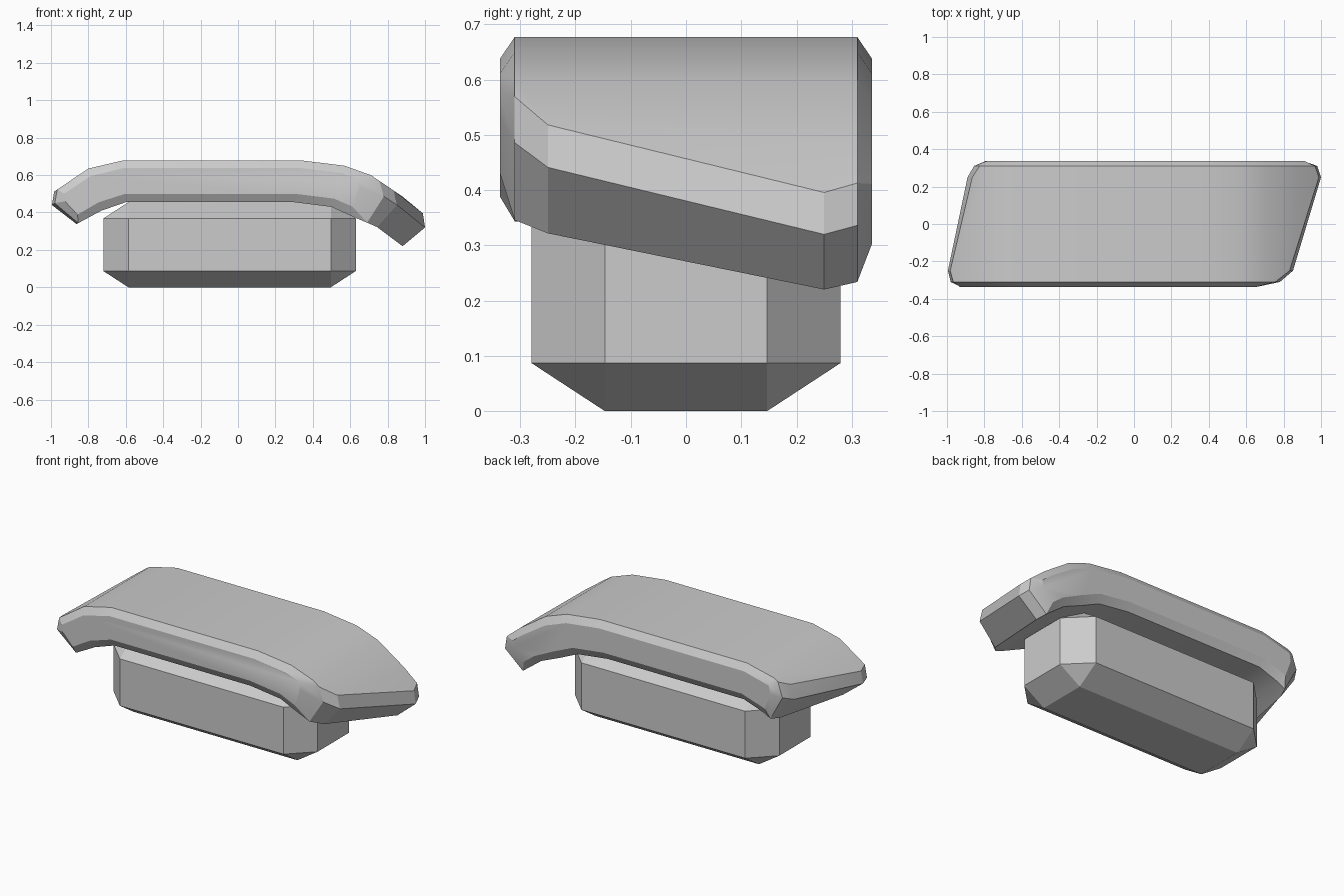
import bpy, bmesh, math
from mathutils import Vector
from itertools import product

cube = bpy.data.objects.get("Cube")
if cube:
    bpy.data.objects.remove(cube, do_unlink=True)

grey = bpy.data.materials.new("plain grey")
grey.use_nodes = True
colour = (0.6, 0.6, 0.6, 1)
grey.diffuse_color = colour
grey.node_tree.nodes["Principled BSDF"].inputs["Base Color"].default_value = colour


def finish(bm, name, angle):
    bmesh.ops.remove_doubles(bm, verts=bm.verts, dist=0.0005)
    bmesh.ops.recalc_face_normals(bm, faces=bm.faces)
    mesh = bpy.data.meshes.new(name)
    bm.to_mesh(mesh)
    bm.free()
    mesh.materials.append(grey)
    obj = bpy.data.objects.new(name, mesh)
    bpy.context.collection.objects.link(obj)
    bpy.ops.object.select_all(action='DESELECT')
    obj.select_set(True)
    bpy.context.view_layer.objects.active = obj
    if angle:
        bpy.ops.object.shade_smooth_by_angle(angle=math.radians(angle))


# Base: a block with every edge cut back
bm = bmesh.new()
centre = Vector((-0.045, 0, 0.2275))
half = Vector((0.675, 0.28, 0.2275))
cut = Vector((0.134, 0.133, 0.087))
for signs in product((-1, 1), repeat=3):
    for axis in range(3):
        size = half - cut
        size[axis] = half[axis]
        bm.verts.new(centre + Vector([s * d for s, d in zip(signs, size)]))
bmesh.ops.convex_hull(bm, input=bm.verts)
finish(bm, "base_block", 0)

# Arch of the cover: matching points on its upper and lower skin
UPPER = [(-1.033, .478), (-.8, .635), (-.62, .677), (.35, .677),
         (.57, .65), (.71, .60), (.88, .485), (1.04, .353)]
LOWER = [(-.86, .34), (-.73, .41), (-.6, .455), (.3, .455),
         (.5, .43), (.62, .375), (.74, .325), (.88, .22)]
RIM = 0.75
STATIONS = [RIM * a[0] + (1 - RIM) * b[0] for a, b in zip(UPPER, LOWER)]


def bend(u, y, h):
    """Point on the arch at length u and height h through the thickness."""
    i = 0
    while i < len(STATIONS) - 2 and u > STATIONS[i + 1]:
        i += 1
    t = (u - STATIONS[i]) / (STATIONS[i + 1] - STATIONS[i])
    top = Vector(UPPER[i]).lerp(Vector(UPPER[i + 1]), t)
    low = Vector(LOWER[i]).lerp(Vector(LOWER[i + 1]), t)
    p = low.lerp(top, h)
    return Vector((p.x, y, p.y))


# Rows across the cover: y, left end, right end, lower and upper height
ROWS = [(-.337, -.94, .66, .2, .82), (-.31, -.98, .78, 0, 1),
        (-.25, -.995, .85, 0, 1), (.25, -.89, 1.0, 0, 1),
        (.31, -.855, .98, 0, 1), (.337, -.8, .92, .2, .82)]
bm = bmesh.new()
loops = []
for y, left, right, low, high in ROWS:
    inset = 0.05 if high == 1 else 0.02
    rim = RIM if high == 1 else 0.65
    mids = [min(max(u, left + inset), right - inset) for u in STATIONS[1:-1]]
    lower_mids = [min(max(u, left), right) for u in STATIONS[1:-1]]
    ring = [(left, low), (left, rim), (left + inset, high)]
    ring += [(u, high) for u in mids]
    ring += [(right - inset, high), (right, rim), (right, low)]
    ring += [(u, low) for u in reversed(lower_mids)]
    loops.append([bm.verts.new(bend(u, y, h)) for u, h in ring])
for a, b in zip(loops, loops[1:]):
    for i in range(len(a)):
        j = (i + 1) % len(a)
        bm.faces.new((a[i], a[j], b[j], b[i]))
for end in (loops[0], loops[-1]):
    bm.faces.new(end)
finish(bm, "curved_cover", 22)
